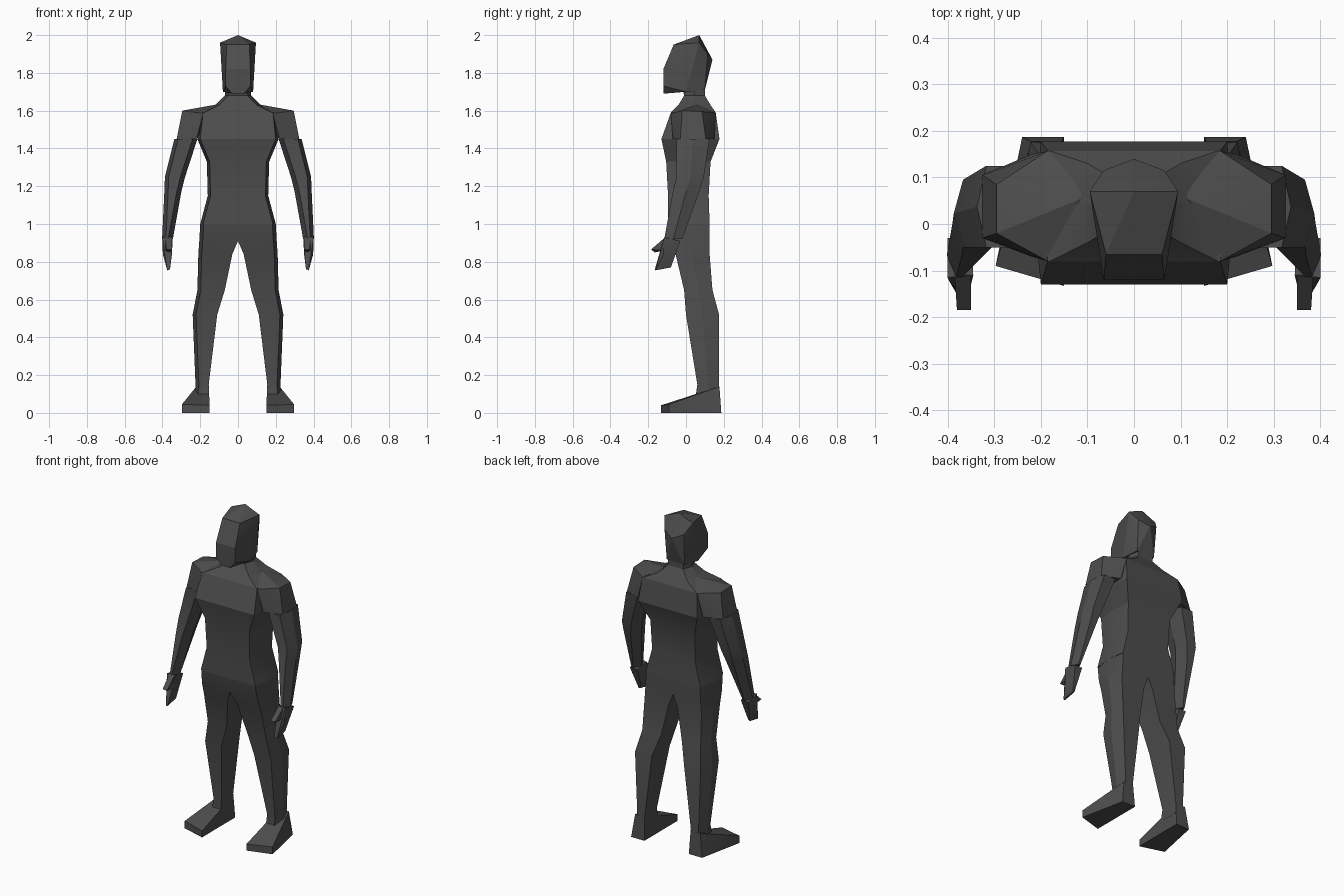
import bpy
import bmesh
import math

default_cube = bpy.data.objects.get("Cube")
if default_cube:
    bpy.data.objects.remove(default_cube, do_unlink=True)

# One dark grey material for the whole figure
grey = bpy.data.materials.new("dark_grey")
grey.use_nodes = True
colour = (.075, .075, .075, 1)
grey.diffuse_color = colour
shader = grey.node_tree.nodes["Principled BSDF"]
shader.inputs["Base Color"].default_value = colour
shader.inputs["Roughness"].default_value = .8


def finish(name, bm, mirrored):
    """Turn a bmesh into a named object, mirrored left to right on request."""
    bmesh.ops.recalc_face_normals(bm, faces=bm.faces)
    mesh = bpy.data.meshes.new(name)
    bm.to_mesh(mesh)
    bm.free()
    mesh.materials.append(grey)
    obj = bpy.data.objects.new(name, mesh)
    bpy.context.collection.objects.link(obj)
    bpy.ops.object.select_all(action="DESELECT")
    obj.select_set(True)
    bpy.context.view_layer.objects.active = obj
    bpy.ops.object.shade_smooth_by_angle(angle=math.radians(20))
    if mirrored:
        obj.modifiers.new("mirror_left_right", "MIRROR")
    return obj


def section(bm, z, x_in, x_out, front, back, bevel_in, bevel_out):
    """Six-sided horizontal cross-section with a ridge along each side."""
    middle = (front + back) / 2
    outline = [
        (x_in + bevel_in, front), (x_out - bevel_out, front),
        (x_out, middle),
        (x_out - bevel_out, back), (x_in + bevel_in, back),
        (x_in, middle),
    ]
    return [bm.verts.new((x, y, z)) for x, y in outline]


def loft(name, rows, bevel_in, bevel_out, mirrored=True):
    """Skin a stack of sections given as (z, inner x, outer x, front, back)."""
    bm = bmesh.new()
    rings = [section(bm, *row, bevel_in, bevel_out) for row in rows]
    for upper, lower in zip(rings, rings[1:]):
        count = len(upper)
        for i in range(count):
            j = (i + 1) % count
            bm.faces.new((upper[i], upper[j], lower[j], lower[i]))
    bm.faces.new(rings[0])
    bm.faces.new(rings[-1])
    return finish(name, bm, mirrored)


def faceted(name, corners, symmetric=False):
    """Convex faceted solid: one central block or a mirrored pair."""
    bm = bmesh.new()
    points = set(corners)
    if symmetric:
        points |= {(-x, y, z) for x, y, z in corners}
    for point in sorted(points):
        bm.verts.new(point)
    result = bmesh.ops.convex_hull(bm, input=bm.verts)
    unused = [v for v in result["geom_interior"]
              if isinstance(v, bmesh.types.BMVert)]
    bmesh.ops.delete(bm, geom=unused, context="VERTS")
    bmesh.ops.dissolve_limit(bm, angle_limit=math.radians(2),
                             verts=bm.verts, edges=bm.edges)
    return finish(name, bm, not symmetric)


# Head: peaked crown, flat face and squared jaw
faceted("head", [
    (0, .07, 2), (.095, .07, 1.96), (.06, -.065, 1.95),
    (.065, -.12, 1.82), (.065, -.12, 1.73), (.03, -.12, 1.69),
    (.08, 0, 1.7), (.065, .115, 1.9), (0, .14, 1.87), (.06, .1, 1.71),
], symmetric=True)

# Neck flaring into the collar
loft("neck", [
    (1.72, -.07, .07, -.02, .1),
    (1.68, -.07, .07, -.01, .1),
    (1.63, -.12, .12, -.04, .13),
    (1.59, -.2, .2, -.08, .157),
], .02, .02, mirrored=False)

# Torso from the collar down to the hips
loft("torso", [
    (1.59, -.2, .2, -.08, .157),
    (1.45, -.215, .215, -.13, .177),
    (1.33, -.165, .165, -.105, .13),
    (1.15, -.16, .16, -.095, .12),
    (1, -.2, .2, -.095, .125),
], .015, .015, mirrored=False)

# Shoulders bridge the collar, chest and upper arm
faceted("shoulder", [
    (.1, .06, 1.635), (.185, -.08, 1.585), (.185, .157, 1.59),
    (.295, -.02, 1.6), (.295, .085, 1.595),
    (.22, -.07, 1.45), (.22, .15, 1.45),
    (.325, -.03, 1.45), (.325, .105, 1.45),
])

# Arms from the armpit to the wrist
loft("arm", [
    (1.45, .215, .337, -.05, .125),
    (1.25, .28, .387, -.05, .095),
    (1.17, .3, .39, -.07, .07),
    (.92, .345, .402, -.115, -.02),
], .025, .02)

# Hands with a separate thumb
faceted("hand", [
    (.345, -.11, .93), (.4, -.115, .93), (.4, -.03, .91), (.35, -.03, .91),
    (.398, -.12, .84), (.35, -.13, .84),
    (.36, -.165, .76), (.375, -.16, .755), (.36, -.085, .775),
    (.375, -.08, .77),
])
faceted("thumb", [
    (.35, -.11, .93), (.385, -.11, .93), (.35, -.11, .86), (.385, -.11, .86),
    (.35, -.185, .865), (.38, -.185, .865), (.365, -.165, .85),
])

# Legs from the hips to the ankles, flat on the inner side
loft("leg", [
    (1, 0, .2, -.095, .125),
    (.91, 0, .205, -.08, .125),
    (.84, .03, .21, -.055, .125),
    (.65, .07, .215, -.01, .14),
    (.52, .11, .24, 0, .175),
    (.15, .155, .225, .06, .175),
    (.08, .152, .23, .05, .18),
], 0, .018)

# Feet: wedge with splayed toes
faceted("foot", [
    (.15, -.133, 0), (.297, -.09, 0), (.15, -.133, .04), (.297, -.09, .045),
    (.15, .187, 0), (.24, .187, 0),
    (.155, .05, .1), (.24, .05, .09), (.155, .177, .14), (.22, .177, .14),
])
